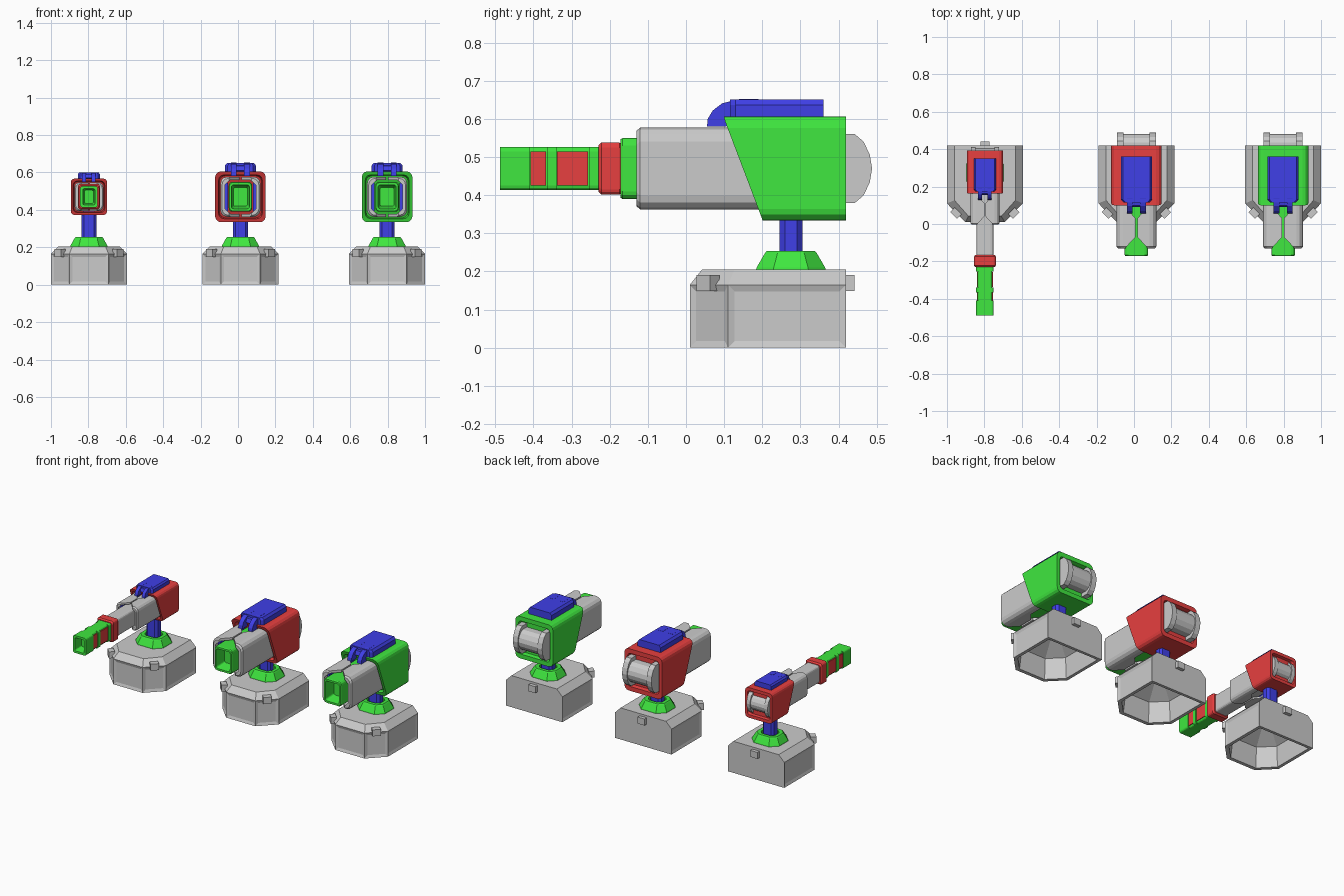
import bpy, bmesh, math

if "Cube" in bpy.data.objects:
    bpy.data.objects.remove(bpy.data.objects["Cube"])

MATS = {}
for n, c in (("red", (.8, .05, .05, 1)), ("green", (.05, .8, .05, 1)), ("blue", (.05, .05, .8, 1))):
    MATS[n] = bpy.data.materials.new(n)
    MATS[n].diffuse_color = c

ZC = 0.47  # height of the gun axis


def loft(name, rings, mat=None, place=(0, 0, 1)):
    """Skin closed rings in order, cap both ends; place = (x, y, scale about the gun axis)."""
    bm = bmesh.new()
    vs = [[bm.verts.new(p) for p in r] for r in rings]
    n = len(rings[0])
    for a, b in zip(vs, vs[1:]):
        for i in range(n):
            j = (i + 1) % n
            bm.faces.new((a[i], a[j], b[j], b[i]))
    bm.faces.new(vs[0][::-1])
    bm.faces.new(vs[-1])
    bmesh.ops.recalc_face_normals(bm, faces=bm.faces)
    me = bpy.data.meshes.new(name)
    bm.to_mesh(me)
    bm.free()
    ob = bpy.data.objects.new(name, me)
    bpy.context.collection.objects.link(ob)
    x, y, s = place
    ob.location = (x, y, ZC * (1 - s))
    ob.scale = (s, s, s)
    if mat:
        me.materials.append(MATS[mat])
    return ob


def rr(w, h, r, y, seg=3):
    """Rounded rectangle in XZ around the gun axis; y is a number or a function of z."""
    pts = []
    for k, (sx, sz) in enumerate(((1, 1), (-1, 1), (-1, -1), (1, -1))):
        for i in range(seg + 1):
            a = math.pi / 2 * (k + i / seg)
            x = sx * (w / 2 - r) + r * math.cos(a)
            z = ZC + sz * (h / 2 - r) + r * math.sin(a)
            pts.append((x, y(z) if callable(y) else y, z))
    return pts


def prism(name, yz, x0, x1, mat, place):
    return loft(name, [[(x, y, z) for y, z in yz] for x in (x0, x1)], mat, place)


def box(name, c, d, mat=None, place=(0, 0, 1), rot=0):
    ca, sa = math.cos(rot), math.sin(rot)
    ring = [(i * d[0] / 2, j * d[1] / 2) for i, j in ((-1, -1), (1, -1), (1, 1), (-1, 1))]
    return loft(name, [[(c[0] + x * ca - y * sa, c[1] + x * sa + y * ca, c[2] + k * d[2] / 2)
                        for x, y in ring] for k in (-1, 1)], mat, place)


def octagon(hx, hy, cut, cy, z):
    return [(x, cy + y, z) for x, y in (
        (hx, hy - cut), (hx - cut, hy), (cut - hx, hy), (-hx, hy - cut),
        (-hx, cut - hy), (cut - hx, -hy), (hx - cut, -hy), (hx, cut - hy))]


def base(cx):
    # hollow pedestal with chamfered front corners and recessed panels
    P = (cx, 0, 1)
    out = [(.203, .42), (-.203, .42), (-.203, .11), (-.105, .01), (.105, .01), (.203, .11)]
    top = [(.163, .42), (-.163, .42), (-.163, .127), (-.088, .042), (.088, .042), (.163, .127)]

    def ring(pts, z, k=1):
        return [(x * k, .24 + (y - .24) * k, z) for x, y in pts]
    ob = loft("base", [ring(out, .19, .4), ring(out, .13, .84), ring(out, 0, .9),
                       ring(out, 0), ring(out, .165), ring(top, .205)], None, P)
    bm = bmesh.new()
    bm.from_mesh(ob.data)
    walls = [f for f in bm.faces if abs(f.normal.z) < .01 and f.normal.y < .5]
    bmesh.ops.inset_individual(bm, faces=walls, thickness=.025, depth=-.006)
    bm.to_mesh(ob.data)
    bm.free()
    # latches
    for s in (-1, 1):
        box("corner_latch", (s * .155, .058, .17), (.05, .035, .042), None, P, s * math.radians(45))
    box("rear_latch", (0, .427, .17), (.05, .03, .042), None, P)
    # collar and post
    cy = .275
    loft("collar", [octagon(.1, .092, .045, cy, .2), octagon(.098, .09, .045, cy, .21),
                    octagon(.077, .068, .033, cy, .248), octagon(.072, .063, .031, cy, .254),
                    octagon(.05, .042, .02, cy, .254), octagon(.045, .037, .018, cy, .225)], "green", P)
    loft("post", [octagon(.04, .03, .014, cy, z) for z in (.21, .39)], "blue", P)


def gun(P, mat, core_mat, core_front, roller_back):
    # housing with slanted front, recessed at both ends
    def slant(off):
        return lambda z: .10 + off + max(0, .6 - z) * .38
    loft("housing", [rr(.225, .225, .03, slant(.03)), rr(.235, .235, .03, slant(.002)),
                     rr(.27, .272, .03, slant(0)), rr(.27, .272, .03, .42),
                     rr(.225, .215, .02, .42), rr(.215, .205, .02, .395)], mat, P)

    # barrel jacket: two half shells with notches between them
    def half(s, y, g, k):
        w, h, t = .107 - k, .107 - k, .016
        r = .036
        arc = [(w - r + r * math.cos(a), h - r + r * math.sin(a))
               for a in (math.pi / 2, math.pi / 3, math.pi / 6, 0)]
        q = [(g, h)] + arc
        inner = [(w - t, h - r), (w - r, h - t), (g, h - t)]
        pts = q + [(x, -z) for x, z in q[::-1]] + [(x, -z) for x, z in inner[::-1]] + inner
        return [(s * x, y, ZC + z) for x, z in pts]
    for s in (-1, 1):
        loft("barrel_shell", [half(s, y, g, k) for y, g, k in (
            (-.13, .06, .008), (-.12, .052, 0), (-.07, .005, 0), (.03, .005, 0),
            (.075, .045, 0), (.2, .045, 0))], None, P)
        box("barrel_liner", (s * .074, .02, ZC), (.016, .25, .15), "blue", P)

    # inner barrel with flared open muzzle
    f = core_front
    loft("inner_barrel", [rr(.125, .16, .02, .2), rr(.125, .16, .02, f + .006),
                          rr(.118, .153, .02, f), rr(.098, .128, .012, f),
                          rr(.075, .1, .01, f + .07)], core_mat, P)

    # top sight: slab plus forked front arm
    loft("sight_slab", [[(x * k, y, z) for x, y in (
        (.083, .13), (.083, .36), (-.083, .36), (-.083, .13), (-.068, .115), (.068, .115))]
        for k, z in ((1, .602), (1, .637), (.86, .651))], "blue", P)
    arm = [(.055, .58), (.057, .6), (.07, .622), (.095, .641), (.14, .652), (.19, .652),
           (.19, .6), (.12, .6), (.105, .58)]
    for s in (-1, 1):
        prism("sight_prong", arm, s * .02, s * .05, "blue", P)
    prism("sight_web", [(.09, .61), (.1, .635), (.19, .648), (.19, .6)], -.025, .025, "blue", P)

    # rear roller: full end discs and a lower middle drum
    def roll(h, d):
        b = roller_back - d
        q = [(.38, h), (b - .045, h), (b - .022, h * .78), (b - .006, h * .4)]
        return [(y, ZC + z) for y, z in q] + [(b, ZC)] + [(y, ZC - z) for y, z in q[::-1]]
    for s in (-1, 1):
        prism("roller_end", roll(.09, 0), s * .07, s * .105, None, P)
    prism("roller_drum", roll(.066, .006), -.07, .07, None, P)


# three turrets: long thin gun, then two heavy guns
SMALL = (-.797, .09, .72)
for x in (-.797, .013, .797):
    base(x)
gun(SMALL, "red", None, -.36, .445)
gun((.013, 0, 1), "red", "green", -.172, .488)
gun((.797, 0, 1), "green", "green", -.172, .488)

# extension of the thin gun: ring, vented muzzle tube and vent inserts
LP = (-.797, 0, 1)
loft("barrel_ring", [rr(.105, .122, .014, -.165), rr(.117, .137, .014, -.175),
                     rr(.117, .137, .014, -.222), rr(.105, .122, .014, -.23)], "red", LP)
tube = [(.094, -.22), (.094, -.255), (.078, -.255), (.078, -.34), (.094, -.34),
        (.094, -.365), (.078, -.365), (.078, -.41), (.094, -.41), (.094, -.488)]
loft("muzzle_tube", [rr(w, .113, .012, y) for w, y in tube] +
     [rr(.066, .086, .008, -.488), rr(.05, .07, .008, -.43)], "green", LP)
for y0, y1 in ((-.34, -.255), (-.41, -.365)):
    box("muzzle_vent", (0, (y0 + y1) / 2, ZC), (.087, y1 - y0 - .004, .088), "red", LP)

for m in bpy.data.materials:
    if m.users and not m.is_grease_pencil:
        m.use_nodes = True
        m.node_tree.nodes["Principled BSDF"].inputs["Base Color"].default_value = m.diffuse_color
